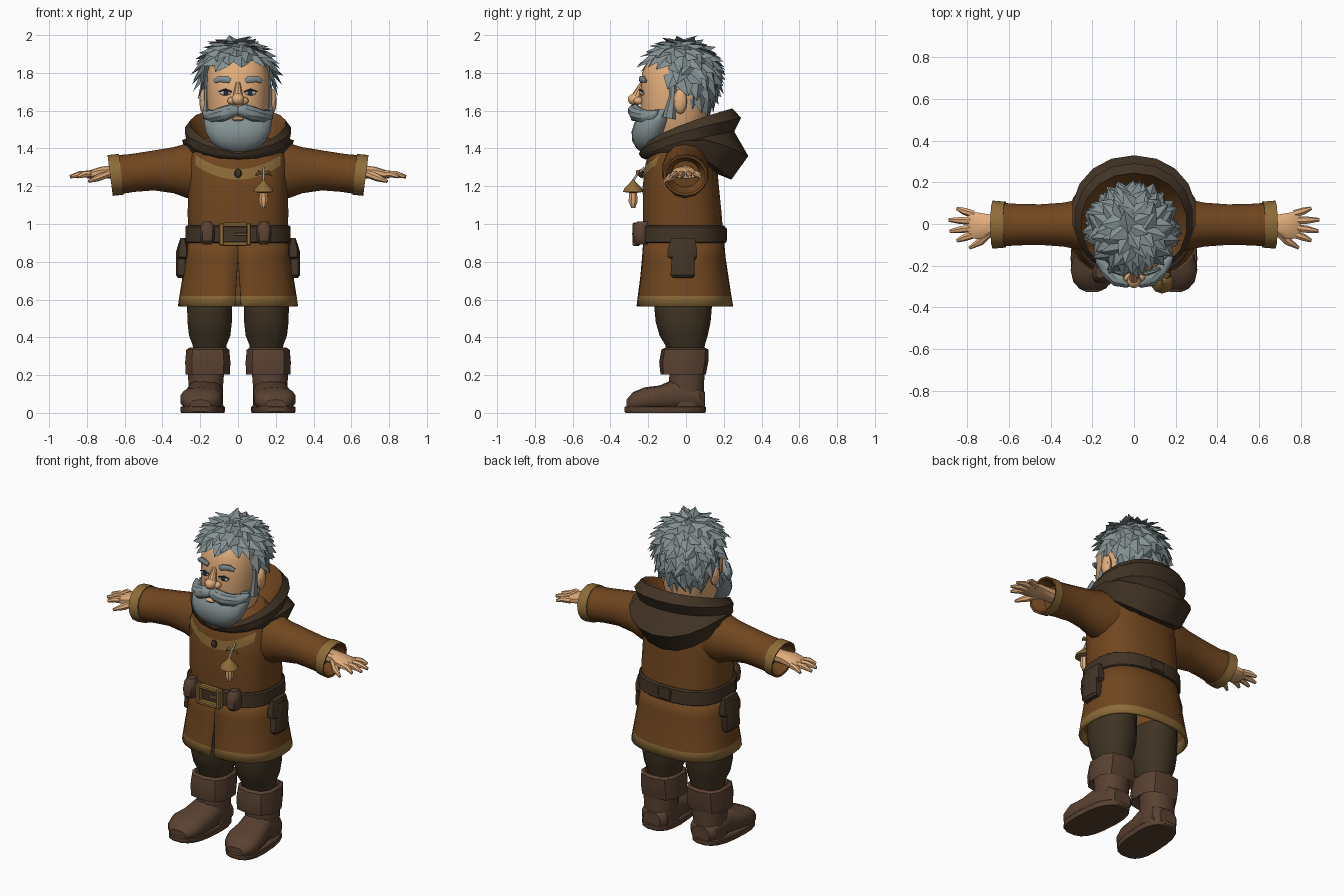
import bpy, bmesh, math, random
from mathutils import Vector, Matrix

random.seed(4)
if "Cube" in bpy.data.objects:
    bpy.data.objects.remove(bpy.data.objects["Cube"])


def material(name, r, g, b):
    m = bpy.data.materials.new(name)
    m.use_nodes = True
    m.diffuse_color = (r, g, b, 1)
    m.node_tree.nodes["Principled BSDF"].inputs["Base Color"].default_value = (r, g, b, 1)
    return m


COAT = material("coat brown", 0.165, 0.062, 0.014)
TRIM = material("trim gold", 0.27, 0.15, 0.04)
DARK = material("dark leather", 0.055, 0.034, 0.019)
TROUSER = material("trouser brown", 0.05, 0.033, 0.017)
BOOT = material("boot brown", 0.1, 0.053, 0.031)
SKIN = material("skin", 0.76, 0.42, 0.2)
HAIR = material("grey hair", 0.23, 0.28, 0.29)
WHITE = material("eye white", 0.6, 0.58, 0.53)
PUPIL = material("eye dark", 0.02, 0.03, 0.035)
parts = []


def finish(name, bm, *mats):
    mesh = bpy.data.meshes.new(name)
    bmesh.ops.recalc_face_normals(bm, faces=bm.faces)
    bm.to_mesh(mesh)
    bm.free()
    ob = bpy.data.objects.new(name, mesh)
    bpy.context.collection.objects.link(ob)
    for m in mats:
        mesh.materials.append(m)
    parts.append(ob)
    return ob


def spow(v, e):
    return math.copysign(abs(v) ** (2 / e), v)


def ring(c, u, v, n=16, e=2.0):
    c, u, v = Vector(c), Vector(u), Vector(v)
    angles = [2 * math.pi * (i + 0.5) / n for i in range(n)]
    return [c + u * spow(math.cos(a), e) + v * spow(math.sin(a), e) for a in angles]


def loft(name, rings, *mats, strips=None, closed=True, caps=True):
    bm = bmesh.new()
    rows = [[bm.verts.new(p) for p in r] for r in rings]
    n = len(rows[0])
    for k, (a, b) in enumerate(zip(rows, rows[1:])):
        for i in range(n if closed else n - 1):
            j = (i + 1) % n
            f = bm.faces.new((a[i], a[j], b[j], b[i]))
            f.material_index = strips[k] if strips else 0
    if caps and closed:
        bm.faces.new(rows[0])
        bm.faces.new(rows[-1])
    return finish(name, bm, *mats)


def stack(name, sections, mat, cx=0, n=16, e=2.4):
    """Upright loft; each section is height, half width, front y, back y."""
    rings = [ring((cx, (f + b) / 2, z), (w, 0, 0), (0, (b - f) / 2, 0), n, e)
             for z, w, f, b in sections]
    return loft(name, rings, mat)


def tube(name, pts, radii, mat, n=8, flat=1.0):
    pts = [Vector(p) for p in pts]
    rings = []
    for i, (p, r) in enumerate(zip(pts, radii)):
        d = (pts[min(i + 1, len(pts) - 1)] - pts[max(i - 1, 0)]).normalized()
        u = d.cross((0, 0, 1) if abs(d.z) < 0.9 else (0, 1, 0)).normalized()
        rings.append(ring(p, u * r * flat, u.cross(d) * r, n))
    return loft(name, rings, mat)


def ball(name, c, size, mat, seg=14):
    bm = bmesh.new()
    bmesh.ops.create_uvsphere(bm, u_segments=seg, v_segments=seg // 2 + 1, radius=1,
                              matrix=Matrix.LocRotScale(Vector(c), None, Vector(size)))
    return finish(name, bm, mat)


def box(name, c, size, mat, bevel=0.006):
    bm = bmesh.new()
    bmesh.ops.create_cube(bm, size=1, matrix=Matrix.LocRotScale(Vector(c), None, Vector(size)))
    bmesh.ops.bevel(bm, geom=bm.edges[:], offset=bevel, segments=1, affect='EDGES')
    return finish(name, bm, mat)


# Coat body
torso = stack("coat_torso", [(0.92, .262, -.225, .2), (1.05, .268, -.23, .19), (1.2, .265, -.23, .175),
                             (1.32, .272, -.215, .165), (1.4, .25, -.19, .15), (1.46, .16, -.13, .12)],
              COAT, n=28, e=2.5)

# Coat skirt, open at the front, with a coloured hem
rings = []
for z, w, f, b, gap in [(.565, .318, -.262, .25, .016), (.62, .31, -.255, .24, .013),
                        (.72, .294, -.242, .225, .007), (.82, .28, -.233, .21, 0), (.93, .265, -.225, .2, 0)]:
    row = []
    for i in range(29):
        a = -math.pi / 2 + 2 * math.pi * i / 28
        x = w * spow(math.cos(a), 2.5) if 0 < i < 28 else (gap if i == 0 else -gap)
        row.append(Vector((x, (f + b) / 2 + (b - f) / 2 * spow(math.sin(a), 2.5), z)))
    rings.append(row)
skirt = loft("coat_skirt", rings, COAT, TRIM, strips=[1, 0, 0, 0], closed=False)
solid = skirt.modifiers.new("thickness", 'SOLIDIFY')
solid.thickness = 0.015

# Neckline band laid on the chest
band = []
for i in range(25):
    t = i / 12 - 1
    z = 1.235 + 0.075 * t * t
    band.append([Vector((0.225 * t, -0.6, z + 0.055 * k / 3)) for k in range(4)])
neck_trim = loft("neck_trim", band, TRIM, closed=False)
wrap = neck_trim.modifiers.new("wrap", 'SHRINKWRAP')
wrap.target, wrap.wrap_method, wrap.offset = torso, 'PROJECT', 0.006
wrap.use_project_x = wrap.use_project_z = False
wrap.use_project_y = True
ball("neck_button", (0, -.238, 1.268), (.02, .015, .024), DARK, 8)

# Hood lying around the neck: lining, rim, folds and hanging back
hood = []
for w, f, b, zf, zb, p in [(.15, -.16, .12, 1.36, 1.4, 1), (.2, -.205, .2, 1.375, 1.5, .6),
                           (.255, -.24, .245, 1.385, 1.612, .6), (.285, -.25, .292, 1.372, 1.562, .6),
                           (.275, -.243, .255, 1.36, 1.49, .7), (.3, -.235, .33, 1.35, 1.36, .5),
                           (.275, -.215, .24, 1.342, 1.235, 1.6), (.2, -.17, .13, 1.345, 1.28, 1)]:
    row = ring((0, (f + b) / 2, 0), (w, 0, 0), (0, (b - f) / 2, 0), 18, 2.1)
    bulge = {.5: .09, 1.6: .07}.get(p, 0)
    for q in row:
        s = min(1, max(0, (q.y - f) / (b - f)))
        q.z = zf + (zb - zf) * s ** p + bulge * math.sin(math.pi * s)
    hood.append(row)
loft("hood", hood, COAT, DARK, strips=[0, 0, 1, 1, 1, 1, 1], caps=False)

# Belt, buckle and front pouches
stack("belt", [(.9, .272, -.24, .21), (.905, .28, -.25, .215), (.985, .28, -.25, .21), (.992, .272, -.24, .2)],
      DARK, n=28, e=2.5)
for s in (1, -1):
    box("buckle_side", (-.015 + s * .072, -.264, .945), (.026, .04, .12), TRIM)
    box("buckle_bar", (-.015, -.264, .945 + s * .05), (.13, .038, .024), TRIM)
    stack("belt_pouch", [(.892, .024, -.265, -.2), (.91, .037, -.282, -.19), (.95, .042, -.285, -.19),
                         (.99, .037, -.278, -.19), (1.012, .022, -.26, -.2)], BOOT, cx=-.012 + s * .15, n=10)
box("buckle_pin", (.015, -.265, .945), (.06, .02, .014), TRIM, .003)
box("belt_loop", (0, .208, .945), (.09, .02, .07), DARK)

# Mushroom charm
X, Y = 0.135, -0.28
stack("charm_cap", [(1.165, .02, Y - .02, Y + .02), (1.17, .056, Y - .054, Y + .054), (1.19, .048, Y - .046, Y + .046),
                    (1.215, .02, Y - .02, Y + .02), (1.235, .004, Y - .004, Y + .004)], TRIM, cx=X, n=10, e=2)
tube("charm_stem", [(X, Y, 1.17), (X, Y, 1.12), (X, Y, 1.085)], [.022, .026, .012], SKIN)
tube("charm_cord", [(X, Y, 1.23), (X, -.26, 1.26), (X, -.22, 1.3)], [.006, .006, .006], WHITE, 5)
for s in (1, -1):
    tube("charm_bow", [(X, -.25, 1.265), (X + s * .025, -.255, 1.275), (X + s * .04, -.25, 1.255)],
         [.006, .012, .004], TRIM, 6)

for s, side in ((1, "left_"), (-1, "right_")):
    # Sleeve with hollow cuff
    sleeve = [ring((s * x, -.003, z), (0, ry, 0), (s * tilt, 0, rz), 14) for x, z, ry, rz, tilt in
              [(.19, 1.285, .13, .145, 0), (.27, 1.282, .122, .145, 0), (.34, 1.285, .108, .122, 0),
               (.45, 1.283, .1, .105, .005), (.56, 1.27, .102, .1, .01), (.618, 1.263, .106, .102, .012),
               (.618, 1.263, .113, .108, .012), (.677, 1.257, .118, .108, .014), (.674, 1.257, .106, .096, .014),
               (.6, 1.265, .075, .07, .01)]]
    loft(side + "sleeve", sleeve, COAT, TRIM, strips=[0] * 5 + [1, 1, 0, 0])
    # Hand
    palm = [ring((s * x, y, z), (0, ry, 0), (0, 0, rz), 10, 2.6) for x, y, z, ry, rz in
            [(.6, 0, 1.275, .045, .035), (.68, 0, 1.275, .045, .034), (.73, -.01, 1.272, .064, .03),
             (.785, -.005, 1.262, .068, .022), (.8, -.003, 1.258, .06, .015)]]
    loft(side + "palm", palm, SKIN)
    for y0, y1, tip in [(.048, .075, .85), (.015, .02, .89), (-.018, -.035, .885), (-.05, -.08, .85)]:
        mid = (tip + .78) / 2
        tube(side + "finger", [(s * .77, y0, 1.264), (s * mid, (y0 + y1) / 2, 1.264), (s * tip, y1, 1.25)],
             [.019, .018, .009], SKIN, 7)
    tube(side + "thumb", [(s * .69, -.035, 1.265), (s * .74, -.085, 1.245), (s * .79, -.115, 1.225)],
         [.022, .02, .008], SKIN, 7)
    # Trouser leg
    stack(side + "trouser_leg", [(.28, .085, -.09, .09), (.36, .092, -.11, .1), (.41, .112, -.14, .115),
                                 (.48, .12, -.16, .13), (.56, .122, -.168, .137), (.66, .12, -.17, .14)],
          TROUSER, cx=s * .15, n=14)
    # Boot: shaft, turned cuff, foot and sole
    stack(side + "boot_shaft", [(.03, .095, -.1, .1), (.12, .092, -.1, .098), (.2, .098, -.09, .1),
                                (.26, .1, -.1, .1)], BOOT, cx=s * .17, n=12)
    stack(side + "boot_cuff", [(.23, .09, -.1, .09), (.203, .122, -.135, .105), (.27, .124, -.142, .118),
                               (.335, .118, -.13, .12), (.345, .1, -.11, .1), (.31, .08, -.09, .08)],
          BOOT, cx=s * .16, n=10, e=2.8)
    foot = [ring((s * x, y, h / 2 + .01), (w, 0, 0), (0, 0, h / 2), 14, 2.6) for y, x, w, h in
            [(.1, .17, .06, .1), (.07, .17, .09, .13), (-.06, .175, .095, .17), (-.14, .185, .105, .135),
             (-.22, .195, .112, .125), (-.28, .198, .095, .1), (-.315, .2, .055, .06)]]
    loft(side + "boot_foot", foot, BOOT)
    sole = [ring((s * .187, -.11, z), (k * .115, 0, 0), (-s * .014, k * .218, 0), 20, 2.7)
            for z, k in [(0, .97), (.008, 1), (.03, 1), (.035, .96)]]
    loft(side + "boot_sole", sole, BOOT)
    # Hip pouch with flap
    stack(side + "hip_pouch", [(.715, .018, -.07, .04), (.73, .03, -.085, .05), (.85, .03, -.075, .045),
                               (.9, .015, -.06, .04)], DARK, cx=s * .3, n=8, e=4)
    stack(side + "pouch_flap", [(.81, .02, -.07, .05), (.825, .032, -.1, .062), (.87, .032, -.1, .06),
                                (.925, .014, -.08, .05)], DARK, cx=s * .292, n=8, e=4)
    # Face details
    ball(side + "ear", (s * .18, -.03, 1.65), (.026, .036, .068), SKIN, 10)
    ball(side + "nostril", (s * .03, -.252, 1.652), (.026, .026, .021), SKIN, 12)
    ball(side + "eye", (s * .067, -.232, 1.695), (.03, .012, .015), WHITE)
    ball(side + "iris", (s * .065, -.24, 1.695), (.015, .007, .014), PUPIL, 10)
    tube(side + "eyelid", [(s * .032, -.24, 1.7), (s * .067, -.243, 1.711), (s * .102, -.23, 1.7)],
         [.003, .006, .003], PUPIL, 6)
    tube(side + "eyebrow", [(s * .04, -.238, 1.757), (s * .06, -.238, 1.766), (s * .1, -.226, 1.768),
                            (s * .125, -.213, 1.755)], [.014, .019, .018, .011], HAIR, 8, .6)
    tube(side + "moustache", [(0, -.265, 1.6), (s * .035, -.272, 1.6), (s * .08, -.262, 1.583),
                              (s * .125, -.225, 1.57), (s * .165, -.17, 1.577), (s * .184, -.15, 1.598)],
         [.024, .036, .04, .036, .026, .005], HAIR, 10)
    tube(side + "sideburn", [(s * .164, -.07, 1.78), (s * .167, -.07, 1.68), (s * .168, -.09, 1.56)],
         [.022, .018, .035], HAIR, 6, .6)

# Head, nose, mouth and beard
stack("head", [(1.4, .1, -.17, .08), (1.5, .14, -.225, .1), (1.6, .163, -.242, .12), (1.7, .166, -.238, .13),
               (1.8, .164, -.235, .13), (1.88, .14, -.19, .11), (1.92, .08, -.12, .05)], SKIN, n=24, e=2.3)
tube("nose_bridge", [(0, -.228, 1.75), (0, -.25, 1.7), (0, -.265, 1.665)], [.012, .022, .03], SKIN, 10)
ball("nose_tip", (0, -.27, 1.66), (.034, .038, .032), SKIN)
ball("lower_lip", (0, -.272, 1.556), (.035, .02, .012), SKIN, 10)
stack("beard", [(1.378, .05, -.235, -.17), (1.4, .105, -.262, -.15), (1.44, .15, -.285, -.12),
                (1.49, .175, -.288, -.09), (1.54, .182, -.272, -.065), (1.57, .18, -.24, -.055),
                (1.605, .17, -.19, -.06)], HAIR, n=18, e=2.2)

# Hair: cap plus overlapping pointed tufts
CENTRE = Vector((-.008, -.025, 1.79))


def scalp(n, k=1.0):
    return CENTRE + Vector((n.x * .19, n.y * .19, n.z * (.175 if n.z > 0 else .27))) * k


def hairy(p):
    return p.z > 1.845 or (p.z > 1.74 and p.y > -.085) or (p.y > .02 and p.z > 1.535)


bm = bmesh.new()
bmesh.ops.create_icosphere(bm, subdivisions=4, radius=1)
for v in bm.verts:
    v.co = scalp(v.co.normalized(), .98)
bmesh.ops.delete(bm, geom=[f for f in bm.faces if not hairy(f.calc_center_median())], context='FACES')
finish("hair_cap", bm, HAIR)

bm = bmesh.new()
COUNT = 190
for i in range(COUNT):
    h = 1 - 2 * (i + .5) / COUNT
    a = i * math.pi * (3 - math.sqrt(5))
    n = Vector((math.cos(a) * math.sqrt(1 - h * h), math.sin(a) * math.sqrt(1 - h * h), h))
    p = scalp(n)
    if not hairy(p):
        continue
    down = (n * n.z - Vector((0, 0, 1))).normalized()
    d = Matrix.Rotation(random.uniform(-.8, .8), 3, n) @ down
    side = d.cross(n) * random.uniform(.04, .052)
    size = random.uniform(.1, .13)
    base, left, right, ridge, tip = [bm.verts.new(q) for q in (
        p - d * size * .5 - n * .01, p - side, p + side, p + n * .02,
        p + d * size * .52 + n * random.uniform(.035, .05))]
    for f in ((base, right, ridge), (base, ridge, left), (left, ridge, tip),
              (ridge, right, tip), (left, tip, right), (base, left, right)):
        bm.faces.new(f)
finish("hair_tufts", bm, HAIR)

# Smooth shading with crisp creases
bpy.ops.object.select_all(action='DESELECT')
for ob in parts:
    ob.select_set(True)
bpy.context.view_layer.objects.active = torso
bpy.ops.object.shade_smooth_by_angle(angle=math.radians(35))
